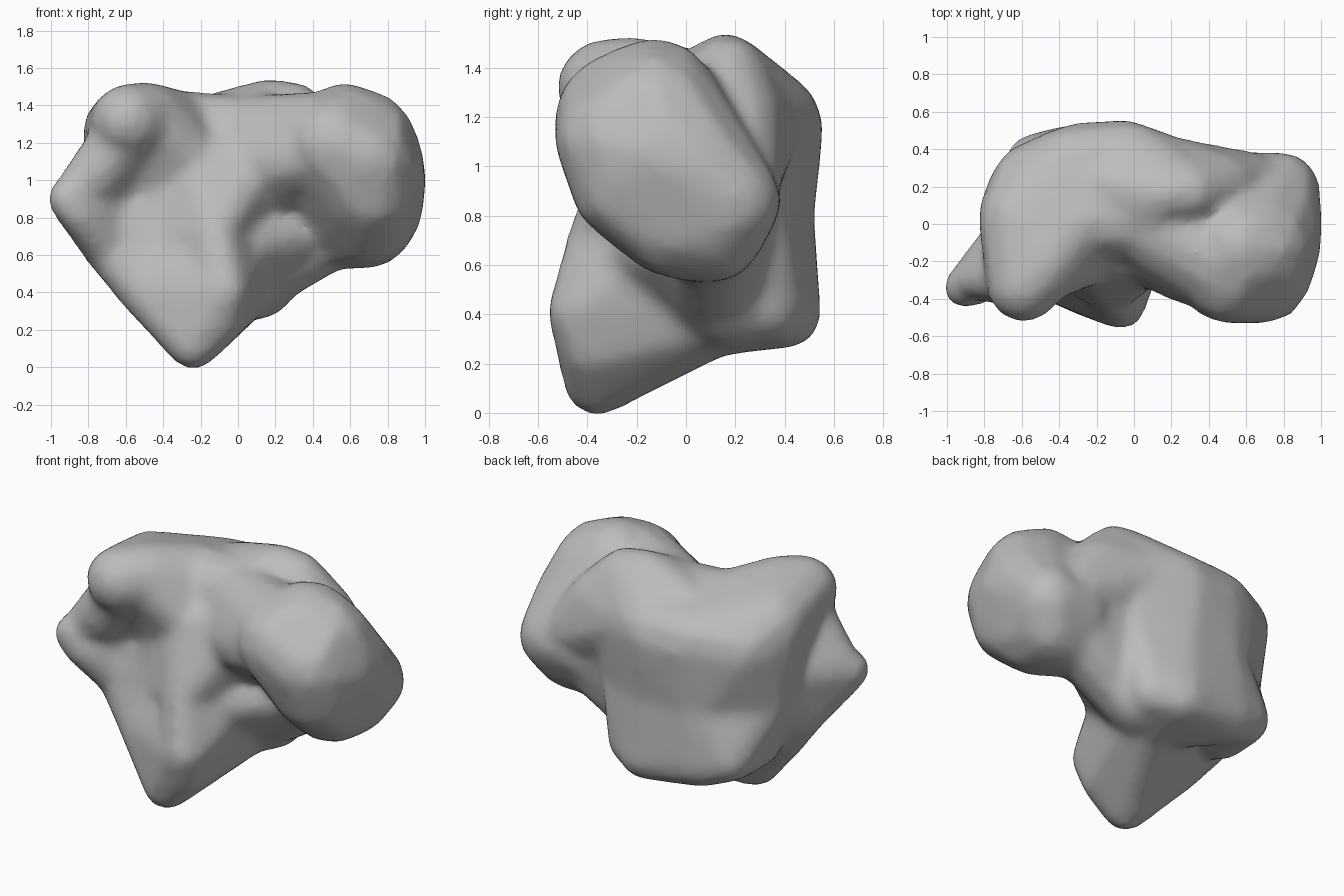
import bpy, bmesh
from mathutils import Vector

cube = bpy.data.objects.get("Cube")
if cube:
    bpy.data.objects.remove(cube, do_unlink=True)

# Unit sphere directions, used to round every mass
tmp = bmesh.new()
bmesh.ops.create_icosphere(tmp, subdivisions=2, radius=1)
DIRS = [v.co.copy() for v in tmp.verts]
tmp.free()

bm = bmesh.new()


def mass(*balls):
    """Rounded convex mass over balls x, y, z, radius, with a smoothing allowance."""
    verts = [bm.verts.new(Vector(b[:3]) + d * (b[3] + 0.002 / b[3]))
             for b in balls for d in DIRS]
    bmesh.ops.convex_hull(bm, input=verts)
    for v in verts:
        if v.is_valid and not v.link_faces:
            bm.verts.remove(v)


# Shared anchor balls
core = (-0.25, 0.08, 0.65, 0.22)
low_core = (0.0, 0.12, 0.42, 0.18)
tip = (-0.24, -0.36, 0.125, 0.125)
tip_side = (-0.1, -0.38, 0.26, 0.12)
ridge_low = (-0.07, -0.43, 0.41, 0.12)
ridge_mid = (-0.12, -0.36, 0.72, 0.1)
ridge_top = (-0.22, -0.17, 1.08, 0.14)
lip = (-0.59, -0.33, 1.32, 0.19)
lip_top = (-0.49, -0.23, 1.33, 0.19)
side_top = (-0.62, 0.02, 1.25, 0.21)
side_low = (-0.58, 0.1, 0.8, 0.21)
side_back = (-0.54, 0.21, 1.15, 0.22)
face_top = (-0.54, -0.06, 0.98, 0.18)
face_mid = (-0.4, -0.17, 0.65, 0.14)
face_edge = (-0.68, -0.18, 0.63, 0.13)
face_low = (-0.5, -0.24, 0.41, 0.13)
back_mid = (-0.32, 0.31, 1.17, 0.22)
back_top = (-0.04, 0.34, 1.17, 0.21)
back_end = (0.2, 0.28, 1.15, 0.18)
waist_side = (-0.34, 0.32, 0.8, 0.18)
waist = (-0.02, 0.33, 0.8, 0.18)
inner = (-0.3, 0.02, 1.27, 0.2)
saddle = (0.02, 0.02, 1.23, 0.22)
neck_front = (0.05, -0.09, 1.07, 0.22)
neck_back = (0.35, 0.2, 1.08, 0.19)
crest = (0.15, 0.16, 1.385, 0.145)
crest_end = (0.3, 0.17, 1.375, 0.14)
corner = (-0.54, 0.34, 0.5, 0.13)
bottom = (0.0, 0.42, 0.39, 0.11)
bottom_end = (0.14, 0.33, 0.43, 0.13)
under_neck = (0.35, 0.07, 0.72, 0.19)

# Rounded head
mass((0.5, -0.28, 1.2, 0.25), (0.57, -0.13, 1.25, 0.27), (0.67, -0.13, 1.2, 0.28),
     (0.69, -0.28, 1.1, 0.25), (0.73, -0.09, 1.07, 0.27), (0.74, 0.0, 1.0, 0.27),
     (0.79, 0.18, 0.86, 0.2), (0.72, 0.12, 0.73, 0.19), (0.5, 0.1, 0.72, 0.19),
     (0.6, 0.2, 0.86, 0.18), (0.7, -0.23, 0.93, 0.24), (0.69, -0.05, 0.8, 0.25))
# Neck, with an overhang along the front and a filled back
mass((0.5, -0.24, 1.22, 0.25), saddle, neck_back, (0.15, 0.08, 0.9, 0.22),
     neck_front, (0.3, -0.22, 1.13, 0.21))
mass((0.5, 0.12, 0.73, 0.2), neck_back, low_core, (0.1, 0.05, 0.9, 0.22))
mass(neck_back, back_end, crest_end, (0.45, 0.19, 1.17, 0.19), (0.62, 0.2, 0.95, 0.18))
mass(under_neck, (0.04, -0.14, 0.66, 0.17), low_core, (0.13, 0.2, 0.42, 0.15),
     (0.22, 0.12, 0.55, 0.17))
# Domed upper body
mass(lip, lip_top, side_top, inner, (-0.58, -0.08, 1.08, 0.2))
mass(side_top, side_back, side_low, back_mid, inner, core)
mass(back_mid, back_top, inner, saddle, core)
mass(back_top, back_end, saddle, low_core, (0.3, 0.15, 0.95, 0.18))
# Raised inner crest
mass(crest, crest_end, back_end, back_top)
mass(crest, back_top, saddle, (-0.12, 0.2, 1.28, 0.18))
# Broad back wall, waisted at mid height, and its lower edge
mass(back_mid, back_top, side_back, side_low, waist_side, waist, core)
mass(waist_side, waist, side_low, (-0.38, 0.37, 0.45, 0.14), bottom, corner,
     core, low_core)
mass(back_top, back_end, waist, low_core, (0.2, 0.25, 0.8, 0.17))
mass(waist, (0.2, 0.25, 0.8, 0.17), bottom, bottom_end, low_core)
mass(side_low, core, corner, (-0.56, 0.1, 0.52, 0.14))
# Front ridge running down to the tip
mass(ridge_top, ridge_mid, core, neck_front, (0.0, 0.0, 0.7, 0.2))
mass(ridge_mid, ridge_low, core, low_core, (0.0, 0.0, 0.7, 0.2))
mass(ridge_low, ridge_mid, tip, tip_side, core, low_core)
# Hollow front face and its lower edge
mass(lip_top, inner, face_top, ridge_top, core)
mass(face_top, ridge_top, face_mid, core)
mass(ridge_top, ridge_mid, face_mid, core)
mass(tip, ridge_low, face_low, core, low_core, face_mid)
mass(face_low, face_edge, face_mid, core, side_low)
mass(face_edge, face_mid, face_top, side_low)
# Side knob and the web joining it to the lip
knob = (-0.87, -0.3, 0.96, 0.08)
mass((-0.91, -0.34, 0.9, 0.09), knob, (-0.85, -0.33, 0.82, 0.09),
     face_edge, (-0.7, -0.13, 0.9, 0.14))
mass(knob, (-0.74, -0.31, 1.02, 0.09), (-0.64, -0.28, 1.2, 0.15), (-0.7, -0.13, 0.9, 0.14))

mesh = bpy.data.meshes.new("ankle_bone")
bm.to_mesh(mesh)
bm.free()
bone = bpy.data.objects.new("ankle_bone", mesh)
bpy.context.collection.objects.link(bone)

# Fuse the masses into one softened skin
bpy.context.view_layer.objects.active = bone
bone.select_set(True)
fuse = bone.modifiers.new("fuse", 'REMESH')
fuse.mode = 'VOXEL'
fuse.voxel_size = 0.03
soften = bone.modifiers.new("soften", 'SMOOTH')
soften.factor = 0.5
soften.iterations = 10
for name in ("fuse", "soften"):
    bpy.ops.object.modifier_apply(modifier=name)

# Single grey colour
grey = bpy.data.materials.new("bone_grey")
grey.use_nodes = True
colour = (0.5, 0.5, 0.5, 1)
grey.diffuse_color = colour
grey.node_tree.nodes["Principled BSDF"].inputs["Base Color"].default_value = colour
bone.data.materials.clear()
bone.data.materials.append(grey)
bpy.ops.object.shade_smooth()
